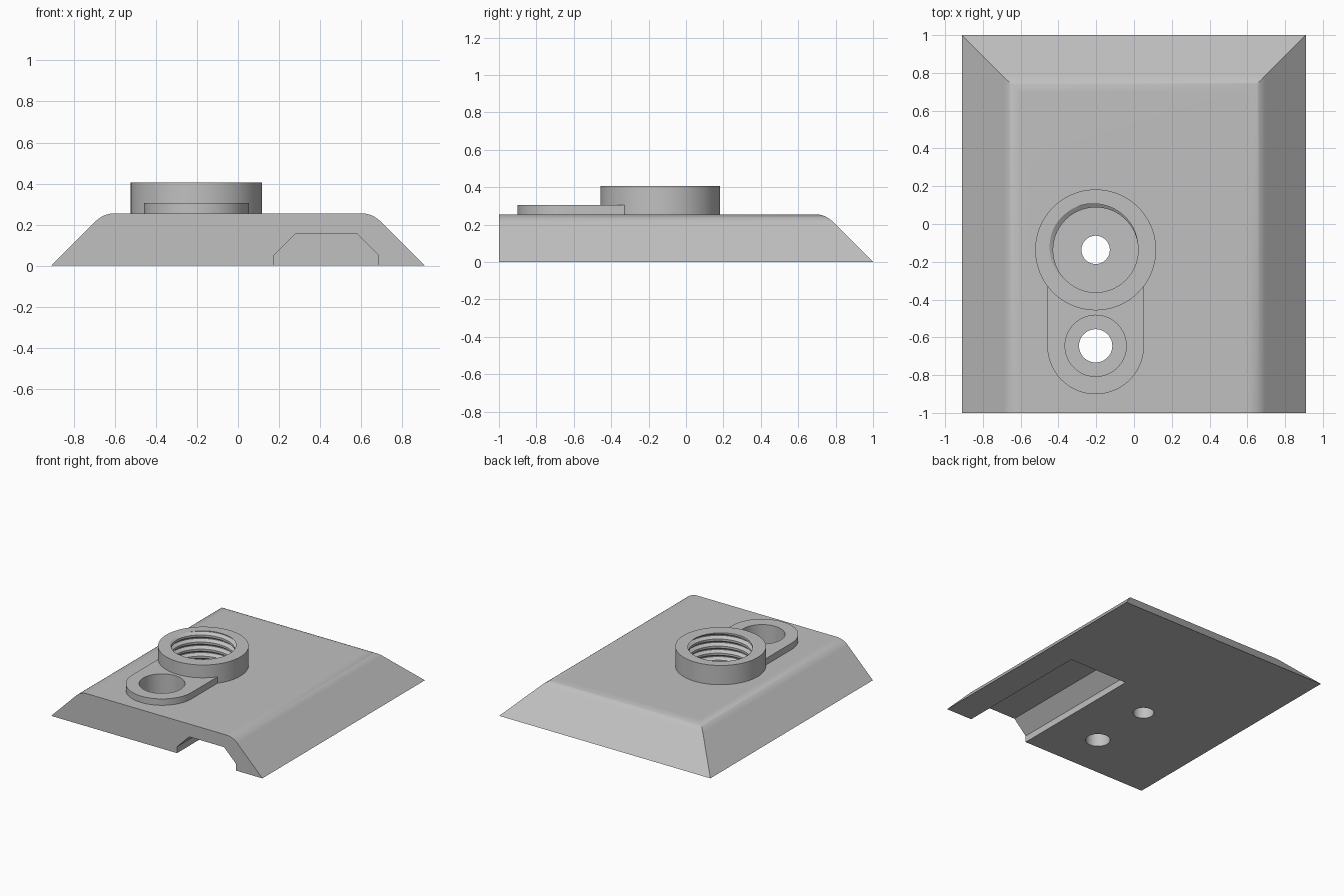
import bpy, bmesh
from math import sin, cos, pi, tan, radians, floor

cube = bpy.data.objects.get("Cube")
if cube:
    bpy.data.objects.remove(cube)

grey = bpy.data.materials.new("plain_grey")
grey.use_nodes = True
colour = (0.53, 0.53, 0.53, 1)
grey.diffuse_color = colour
grey.node_tree.nodes["Principled BSDF"].inputs["Base Color"].default_value = colour

TOP, BOSS_TOP, TAB_TOP = 0.255, 0.405, 0.305
CX, BOSS_Y, TAB_Y = -0.203, -0.137, -0.645


def finish(name, bm):
    bmesh.ops.recalc_face_normals(bm, faces=bm.faces[:])
    mesh = bpy.data.meshes.new(name)
    bm.to_mesh(mesh)
    bm.free()
    mesh.materials.append(grey)
    ob = bpy.data.objects.new(name, mesh)
    bpy.context.collection.objects.link(ob)
    return ob


def loft(name, rings):
    """Closed solid through rings of equal point count."""
    bm = bmesh.new()
    vs = [[bm.verts.new(p) for p in ring] for ring in rings]
    n = len(vs[0])
    for a, b in zip(vs, vs[1:]):
        for i in range(n):
            j = (i + 1) % n
            bm.faces.new((a[i], a[j], b[j], b[i]))
    bm.faces.new(vs[0])
    bm.faces.new(vs[-1])
    return finish(name, bm)


def prism(name, outline, z0, z1):
    return loft(name, [[(x, y, z) for x, y in outline] for z in (z0, z1)])


def arc(y, r, start=0.0, end=2 * pi, n=96):
    return [(CX + r * cos(start + (end - start) * i / n),
             y + r * sin(start + (end - start) * i / n)) for i in range(n)]


def cylinder(name, y, r, z0, z1):
    return prism(name, arc(y, r), z0, z1)


def thread_cutter(name, z0, z1):
    """Helical bore: trapezoid groove, rows follow the helix and clamp at the ends."""
    pitch, r_in, r_out, cols = 0.055, 0.225, 0.25, 80
    shift = 1.025

    def radius(f):
        f -= floor(f)
        if f < 0.3:
            return r_in
        if f < 0.6:
            return r_in + (r_out - r_in) * (f - 0.3) / 0.3
        return r_out if f < 0.7 else r_out - (r_out - r_in) * (f - 0.7) / 0.3

    bm = bmesh.new()
    grid = []
    for turn in range(-9, 4):
        for step in (0, 0.3, 0.6, 0.7):
            row = []
            for c in range(cols + 1):
                t = c / cols
                z = BOSS_TOP + pitch * (turn + step - shift + t)
                z = min(max(z, z0), z1)
                r = radius((z - BOSS_TOP) / pitch - t + shift + 1e-7)
                row.append(bm.verts.new((CX + r * cos(2 * pi * t),
                                         BOSS_Y + r * sin(2 * pi * t), z)))
            grid.append(row)
    for a, b in zip(grid, grid[1:]):
        for c in range(cols):
            bm.faces.new((a[c], a[c + 1], b[c + 1], b[c]))
    bmesh.ops.remove_doubles(bm, verts=bm.verts[:], dist=2e-5)
    loose = [v for v in bm.verts if not v.link_faces]
    bmesh.ops.delete(bm, geom=loose, context='VERTS')
    wires = [e for e in bm.edges if not e.link_faces]
    bmesh.ops.delete(bm, geom=wires, context='EDGES')
    rim = [e for e in bm.edges if len(e.link_faces) == 1]
    bmesh.ops.holes_fill(bm, edges=rim, sides=0)
    return finish(name, bm)


# Base plate: sloped on three sides, flat front, rounded top edge
fillet, segs = 0.13, 8
reach = fillet * tan(radians(22.5))
sections = [(0, 0)]
for i in range(segs + 1):
    a = radians(45) * (1 - i / segs)
    sections.append((TOP + reach - fillet * sin(a), TOP - fillet * (1 - cos(a))))
plate = loft("mounting_plate", [
    [(-0.91 + d, -1, z), (0.91 - d, -1, z), (0.91 - d, 1 - d, z), (-0.91 + d, 1 - d, z)]
    for d, z in sections])

# Raised boss and rounded tab
boss = cylinder("boss", BOSS_Y, 0.32, 0.2, BOSS_TOP)
tab_w = 0.256
tab_outline = arc(TAB_Y, tab_w, pi, 2 * pi, 48) + [
    (CX + tab_w, TAB_Y), (CX + tab_w, BOSS_Y), (CX - tab_w, BOSS_Y)]
tab = prism("tab", tab_outline, 0.2, TAB_TOP)

# Underside slot, open at the front
slot_mid, slot_profile = 0.43, [(0.255, -0.1), (0.255, 0.05), (0.15, 0.155)]
slot_ring = [(slot_mid - x, z) for x, z in slot_profile]
slot_ring += [(slot_mid + x, z) for x, z in reversed(slot_profile)]
slot = loft("slot_cutter", [[(x, y, z) for x, z in slot_ring] for y in (-1.1, 0.115)])

# Threaded bore, counterbore and through holes
cutters = [
    slot,
    thread_cutter("thread_cutter", 0.1, 0.43),
    cylinder("counterbore_cutter", TAB_Y, 0.162, 0.1, 0.5),
    cylinder("boss_hole_cutter", BOSS_Y, 0.075, -0.1, 0.2),
    cylinder("tab_hole_cutter", TAB_Y, 0.088, -0.1, 0.2),
]

# Combine into one solid
helpers = [(boss, 'UNION'), (tab, 'UNION')] + [(c, 'DIFFERENCE') for c in cutters]
bpy.ops.object.select_all(action='DESELECT')
bpy.context.view_layer.objects.active = plate
plate.select_set(True)
for helper, operation in helpers:
    helper.hide_render = True
    mod = plate.modifiers.new(helper.name, 'BOOLEAN')
    mod.operation = operation
    mod.solver = 'EXACT'
    mod.object = helper
    bpy.ops.object.modifier_apply(modifier=mod.name)
for helper, _ in helpers:
    bpy.data.objects.remove(helper)

# Smooth curved walls, keep flats flat
bpy.ops.object.shade_smooth_by_angle(angle=radians(30))
weighted = plate.modifiers.new("flat_faces", 'WEIGHTED_NORMAL')
weighted.keep_sharp = True
